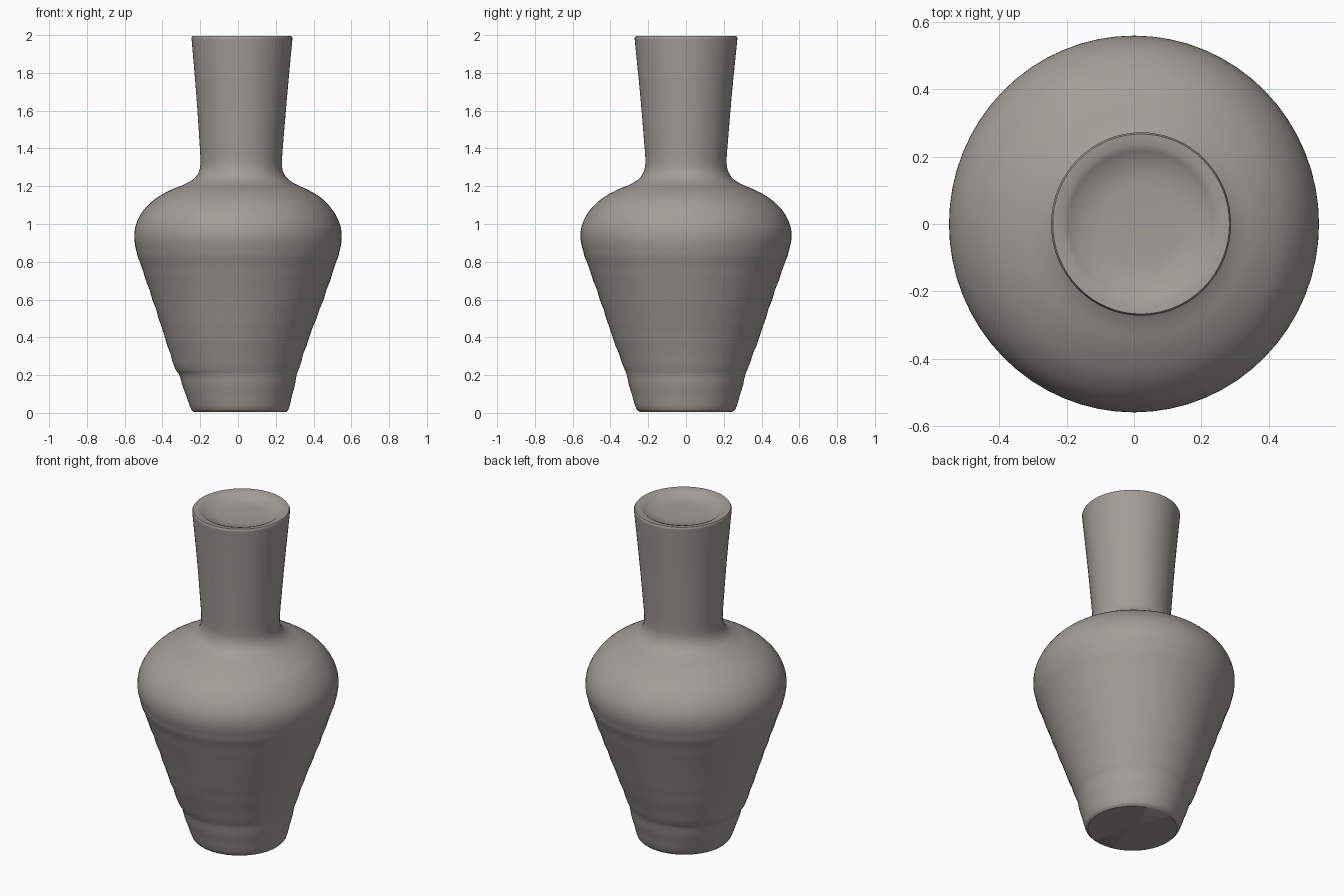
import bpy, bmesh, math

SIDES = 64

# Outer profile: z, radius along x, radius along y, x offset of the ring
OUTER = [
    (0.005, 0.245, 0.245, 0.01), (0.02, 0.258, 0.262, 0.01), (0.10, 0.283, 0.287, 0.005),
    (0.20, 0.312, 0.315, 0.0), (0.23, 0.326, 0.325, -0.005), (0.40, 0.382, 0.388, -0.005),
    (0.60, 0.452, 0.455, 0.0), (0.80, 0.520, 0.525, 0.0), (0.87, 0.541, 0.548, 0.0),
    (0.93, 0.549, 0.559, 0.0), (0.99, 0.542, 0.552, 0.0), (1.05, 0.516, 0.525, 0.0),
    (1.10, 0.478, 0.485, 0.002), (1.14, 0.433, 0.437, 0.005), (1.18, 0.365, 0.366, 0.008),
    (1.21, 0.295, 0.295, 0.012), (1.24, 0.248, 0.248, 0.015), (1.28, 0.222, 0.223, 0.016),
    (1.33, 0.216, 0.215, 0.017), (1.45, 0.223, 0.223, 0.018), (1.70, 0.242, 0.244, 0.02),
    (1.97, 0.266, 0.271, 0.021), (1.985, 0.267, 0.272, 0.021),
]
# Rim and the shallow dish that closes the mouth
MOUTH = [
    (1.994, 0.262, 0.267, 0.021), (1.992, 0.235, 0.238, 0.021), (1.984, 0.215, 0.217, 0.021),
    (1.968, 0.195, 0.198, 0.021), (1.962, 0.12, 0.12, 0.021),
]


def smooth_profile(rows, steps=4):
    """Catmull-Rom resampling of the profile rows."""
    out = []
    for i in range(len(rows) - 1):
        p = [rows[max(i - 1, 0)], rows[i], rows[i + 1], rows[min(i + 2, len(rows) - 1)]]
        # chord-based tangents keep uneven spacing well behaved
        h = p[2][0] - p[1][0]
        for s in range(steps):
            t = s / steps
            row = [p[1][0] + h * t]
            for k in range(1, 4):
                m0 = (p[2][k] - p[0][k]) / (p[2][0] - p[0][0]) * h
                m1 = (p[3][k] - p[1][k]) / (p[3][0] - p[1][0]) * h
                row.append((2*t**3 - 3*t**2 + 1) * p[1][k] + (t**3 - 2*t**2 + t) * m0
                           + (3*t**2 - 2*t**3) * p[2][k] + (t**3 - t**2) * m1)
            out.append(tuple(row))
    return out + [rows[-1]]


# Vase body lofted ring by ring
bm = bmesh.new()
rings = []
for z, rx, ry, cx in smooth_profile(OUTER) + MOUTH:
    ripple = 0.002 * math.sin(z * 55) if 0.1 < z < 0.85 else 0.0   # throwing marks
    rings.append([bm.verts.new((cx + (rx + ripple) * math.cos(a), (ry + ripple) * math.sin(a), z))
                  for a in (2 * math.pi * i / SIDES for i in range(SIDES))])
for lo, hi in zip(rings, rings[1:]):
    for i in range(SIDES):
        j = (i + 1) % SIDES
        bm.faces.new((lo[i], lo[j], hi[j], hi[i]))

# Foot and mouth floor
for ring, z, cx in ((rings[0][::-1], 0.01, 0.01), (rings[-1], 1.96, 0.021)):
    hub = bm.verts.new((cx, 0, z))
    for i in range(SIDES):
        bm.faces.new((ring[i], ring[(i + 1) % SIDES], hub))

mesh = bpy.data.meshes.new("vase")
bm.to_mesh(mesh)
bm.free()
vase = bpy.data.objects.new("vase", mesh)
bpy.context.collection.objects.link(vase)

# Stoneware colour and smooth shading
clay = bpy.data.materials.new("clay")
clay.diffuse_color = (0.36, 0.34, 0.31, 1)
mesh.materials.append(clay)
bpy.context.view_layer.objects.active = vase
vase.select_set(True)
bpy.ops.object.shade_smooth_by_angle(angle=math.radians(40))
